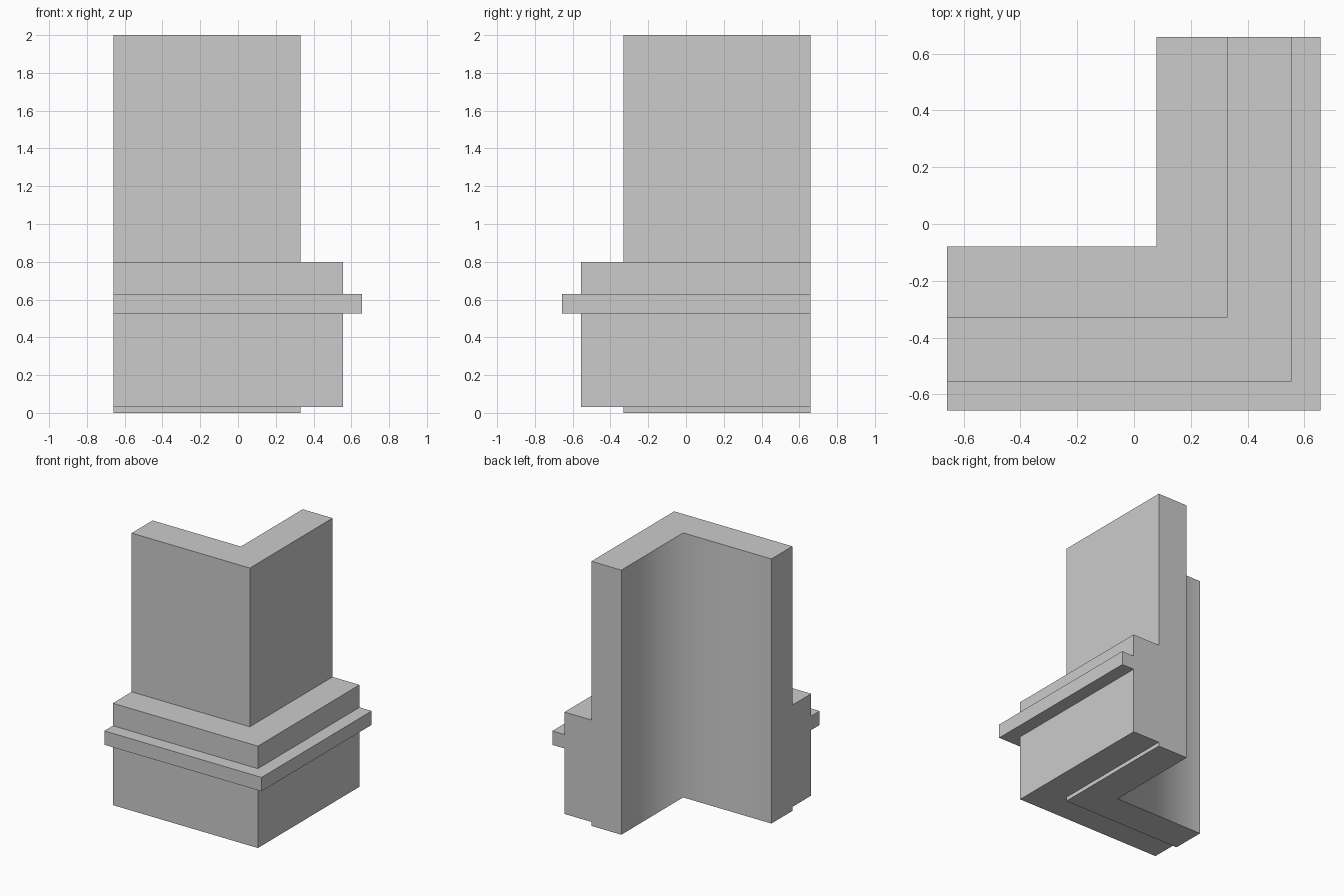
import bpy
import bmesh

if "Cube" in bpy.data.objects:
    bpy.data.objects.remove(bpy.data.objects["Cube"])

END = 0.658  # both wings of the corner stop here

# Cross-section of the wall: (distance outward from centre, height)
PROFILE = [
    (0.08, 0.0), (0.33, 0.0), (0.33, 0.03),          # inner foot and recessed base
    (0.555, 0.03), (0.555, 0.525),                   # plinth
    (0.657, 0.525), (0.657, 0.63), (0.555, 0.63),    # projecting band
    (0.555, 0.80), (0.33, 0.80),                     # plinth top ledge
    (0.33, 2.0), (0.08, 2.0),                        # upper wall
]


def sweep_corner(name, profile):
    """Sweep the section along an L path with a mitred corner."""
    bm = bmesh.new()
    stations = [
        [bm.verts.new((-END, -d, z)) for d, z in profile],
        [bm.verts.new((d, -d, z)) for d, z in profile],
        [bm.verts.new((d, END, z)) for d, z in profile],
    ]
    n = len(profile)
    for a, b in zip(stations, stations[1:]):
        for i in range(n):
            j = (i + 1) % n
            face = bm.faces.new((a[i], b[i], b[j], a[j]))
            face.smooth = i == n - 1  # softly shaded inner corner

    # End caps
    bm.faces.new(stations[0])
    bm.faces.new(stations[-1])
    bmesh.ops.recalc_face_normals(bm, faces=bm.faces)

    # Keep every edge crisp except the inner corner
    for e in bm.edges:
        e.smooth = all(f.smooth for f in e.link_faces)
    mesh = bpy.data.meshes.new(name)
    bm.to_mesh(mesh)
    bm.free()
    obj = bpy.data.objects.new(name, mesh)
    bpy.context.collection.objects.link(obj)
    return obj


# Corner wall with plinth and band
sweep_corner("corner_wall", PROFILE)
